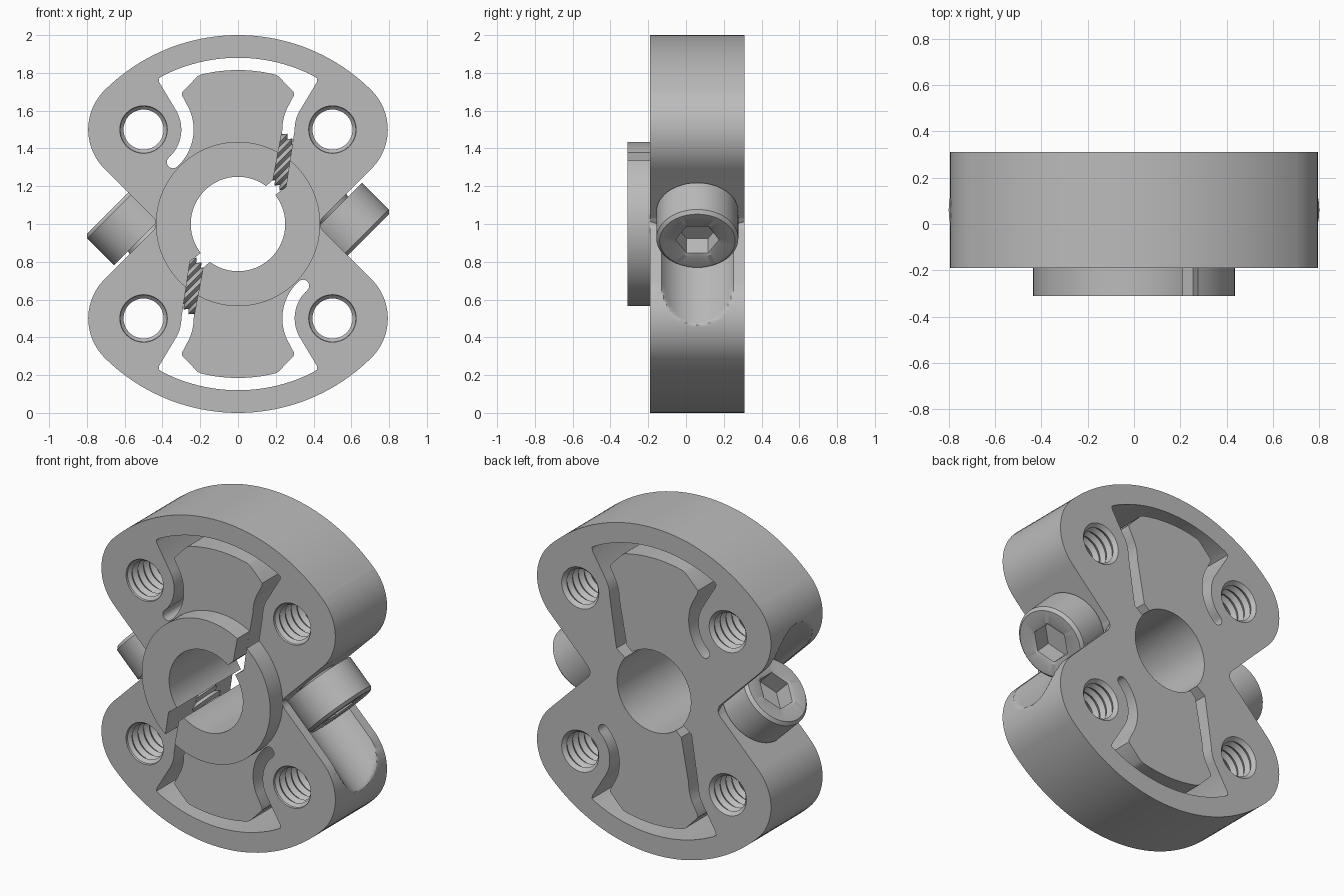
import bpy, bmesh
from math import cos, sin, pi, radians, sqrt
from mathutils import Vector

cube = bpy.data.objects.get("Cube")
if cube:
    bpy.data.objects.remove(cube, do_unlink=True)

FRONT, BACK = -0.19, 0.31      # plate faces
SCREW_Y, GROOVE = 0.06, 0.22   # screw plane and groove radius
SCREW_SUM = 0.569              # the screw axis is the line x + z = SCREW_SUM

grey = bpy.data.materials.new("machined_grey")
grey.use_nodes = True
grey.diffuse_color = (0.5, 0.5, 0.5, 1)
for node in grey.node_tree.nodes:
    if node.type == 'BSDF_PRINCIPLED':
        node.inputs["Base Color"].default_value = (0.5, 0.5, 0.5, 1)


def arc(cx, cz, r, start, end, n=16):
    angles = [radians(start + (end - start) * i / n) for i in range(n + 1)]
    return [(cx + r * cos(a), cz + r * sin(a)) for a in angles]


def turned(points):
    """Half turn about the bore axis."""
    return [(-x, -z) for x, z in points]


def tidy(points):
    """Drop repeated points."""
    return [p for i, p in enumerate(points)
            if (Vector(p) - Vector(points[i - 1])).length > 1e-4]


def flat_ring(points, y):
    """Place an outline, given about the bore centre, at depth y."""
    return [Vector((x, y, 1 + z)) for x, z in points]


def turned_ring(r, h, origin, axis, n=48, hexagon=False):
    """Circle, or hexagon with corner radius r, at height h along an axis."""
    rot = Vector((0, 0, 1)).rotation_difference(axis)
    ring = []
    for i in range(n):
        a = 2 * pi * i / n
        k = cos(pi / 6) / cos(a - pi / 3 * round(a * 3 / pi)) if hexagon else 1
        ring.append(origin + rot @ Vector((r * k * cos(a), r * k * sin(a), h)))
    return ring


def solid(name, shells, axis):
    """Skin each list of rings, then fill the first and last rings as caps."""
    bm = bmesh.new()
    first, last = [], []
    for rings in shells:
        rows = [[bm.verts.new(co) for co in ring] for ring in rings]
        n = len(rows[0])
        for low, high in zip(rows, rows[1:]):
            for i in range(n):
                j = (i + 1) % n
                bm.faces.new((low[i], low[j], high[j], high[i]))
        for row, rim in ((rows[0], first), (rows[-1], last)):
            rim += [bm.edges.get((row[i - 1], row[i])) for i in range(n)]
    for rim in (first, last):
        bmesh.ops.triangle_fill(bm, edges=rim, use_beauty=True, normal=axis)
    bmesh.ops.recalc_face_normals(bm, faces=bm.faces[:])
    bm.normal_update()
    for face in bm.faces:
        face.smooth = True
    for edge in bm.edges:
        edge.smooth = edge.calc_face_angle(0) < radians(25)
    mesh = bpy.data.meshes.new(name)
    bm.to_mesh(mesh)
    bm.free()
    mesh.materials.append(grey)
    bpy.context.collection.objects.link(bpy.data.objects.new(name, mesh))


def teeth(root, crest, start, pitch, count):
    points = []
    for k in range(count):
        points += [(root, start + k * pitch), (crest, start + (k + 0.5) * pitch)]
    return points


# Body outline: round top and bottom, four lobes, a filleted waist on each side
half = tidy(arc(0, 0, 1, 135, 45, 40) + arc(0.5, 0.5, 0.293, 45, -45)
            + arc(0.485, 0, 0.05, 135, 225, 12) + arc(0.5, -0.5, 0.293, 45, -45, 40))


def body_ring(y):
    """Body outline at depth y, pressed in where the screw groove passes."""
    width = sqrt(max(0, GROOVE ** 2 - (y - SCREW_Y) ** 2))
    limit = SCREW_SUM - sqrt(2) * width
    side = []
    for x, z in half:
        along, out = x - z, x + z
        if along > 0.42:
            out = min(out, limit)
        side.append(((out + along) / 2, (out - along) / 2))
    return flat_ring(tidy(side + turned(side)), y)


# Flexure slot walls beside the tongue
def outer_wall(end):
    return (arc(0, 0, 0.88, 90, 63) + [(0.42, 0.77), (0.417, 0.75)]
            + arc(0.5, 0.5, 0.2, 150, end))


def inner_wall(end):
    return (arc(0.5, 0.5, 0.265, end, 155)
            + [(0.296, 0.68), (0.297, 0.695), (0.284, 0.71), (0.214, 0.782)]
            + arc(0, 0, 0.815, 76, 90))


END = 228
cap = arc(0.5 + 0.2325 * cos(radians(END)), 0.5 + 0.2325 * sin(radians(END)),
          0.0325, END + 180, END, 8)
closed_side = [(-x, z) for x, z in outer_wall(END) + cap + inner_wall(END)]

# Bore, slits and slots form a single opening
slit_right = arc(0, 0, 0.25, 38, 38, 1)[:1] + [(0.254, 0.196)]
slit_left = [(0.185, 0.233)]
bore = arc(0, 0, 0.25, 53.4, 218, 48)
opening = (slit_right + outer_wall(180)[::-1] + closed_side
           + inner_wall(180)[::-1] + slit_left + bore)
opening = tidy(opening + turned(opening))

# Threaded mounting holes
thread = ([(0.126, FRONT), (0.124, FRONT + 0.012)]
          + teeth(0.106, 0.124, FRONT + 0.03, 0.056, 8)
          + [(0.106, BACK - 0.022), (0.126, BACK)])
y_axis = Vector((0, 1, 0))
holes = [[turned_ring(r, h, Vector((x, 0, z)), y_axis) for r, h in thread]
         for x in (-0.5, 0.5) for z in (0.5, 1.5)]

# Clamp body
depths = [SCREW_Y + GROOVE * sin(radians(a)) for a in range(-60, 61, 6)]
outside = [body_ring(y) for y in [FRONT] + depths + [BACK]]
inside = [flat_ring(opening, y) for y in (FRONT, BACK)]
solid("clamp_body", [outside, inside] + holes, y_axis)

# Raised collar on the front, split by the slits
collar = tidy(arc(0, 0, 0.435, 60.8, 230.75, 48) + turned(slit_right[::-1])
              + bore[::-1] + slit_left)
for label, outline in (("right", collar), ("left", turned(collar))):
    solid(label + "_collar", [[flat_ring(outline, y) for y in (-0.31, FRONT + 0.005)]],
          y_axis)

# Clamp screws with hex sockets
profile = ([(0.1, -0.5)] + teeth(0.1, 0.122, -0.48, 0.036, 13)
           + [(0.11, 0), (0.217, 0), (0.217, 0.2), (0.2, 0.218), (0.125, 0.218)])
socket = [(0.115, 0.21), (0.115, 0.1)]
for side, label in ((1, "left"), (-1, "right")):
    seat = Vector((side * 0.504, SCREW_Y, 1 + side * 0.065))
    axis = Vector((side, 0, -side)).normalized()
    rings = [turned_ring(r, h, seat, axis) for r, h in profile]
    rings += [turned_ring(r, h, seat, axis, hexagon=True) for r, h in socket]
    solid(label + "_clamp_screw", [rings], axis)
